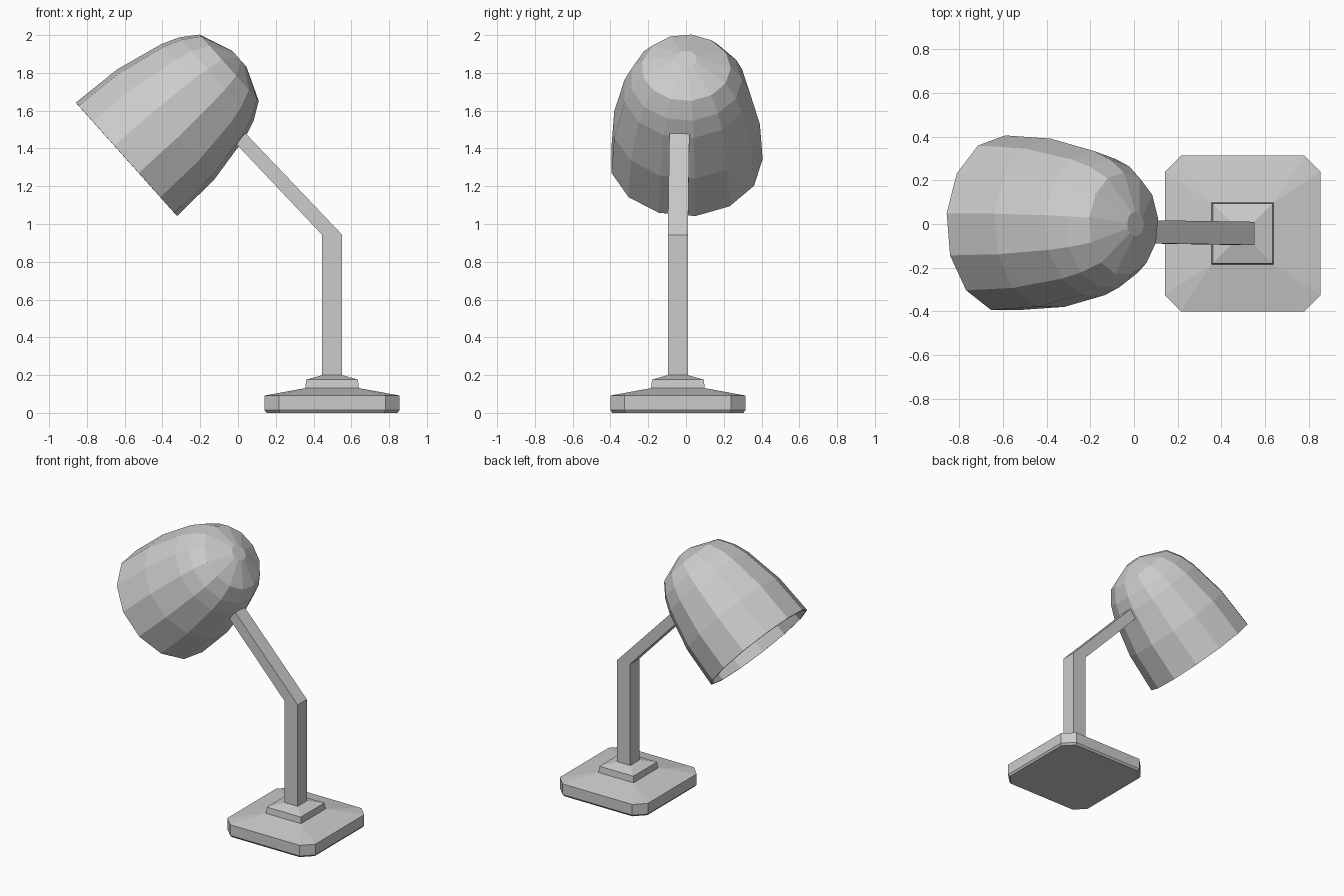
import bpy, bmesh
from math import sin, cos, pi
from mathutils import Vector

if "Cube" in bpy.data.objects:
    bpy.data.objects.remove(bpy.data.objects["Cube"])


def loft(name, rings, cap_start=True, cap_end=True):
    """Skin a list of equal-length vertex rings into one flat-shaded object."""
    bm = bmesh.new()
    loops = [[bm.verts.new(p) for p in ring] for ring in rings]
    n = len(loops[0])
    for a, b in zip(loops, loops[1:]):
        for i in range(n):
            j = (i + 1) % n
            bm.faces.new((a[i], a[j], b[j], b[i]))
    if cap_start:
        bm.faces.new(loops[0][::-1])
    if cap_end:
        bm.faces.new(loops[-1])
    bmesh.ops.remove_doubles(bm, verts=bm.verts, dist=0.0005)
    bmesh.ops.recalc_face_normals(bm, faces=bm.faces)
    mesh = bpy.data.meshes.new(name)
    bm.to_mesh(mesh)
    bm.free()
    obj = bpy.data.objects.new(name, mesh)
    bpy.context.collection.objects.link(obj)
    return obj


BX, BY = 0.498, -0.043  # centre of the base


def clipped_square(h, c, z):
    """Square of half width h with corners cut by c."""
    k = h - c
    pts = [(h, -k), (h, k), (k, h), (-k, h), (-h, k), (-h, -k), (-k, -h), (k, -h)]
    return [(BX + x, BY + y, z) for x, y in pts]


# Base: chamfered plate rising to a small square step
loft("base", [clipped_square(*s) for s in (
    (0.347, 0.072, 0.0), (0.357, 0.075, 0.014), (0.357, 0.075, 0.092),
    (0.142, 0.0, 0.131), (0.137, 0.0, 0.176), (0.053, 0.0, 0.2))])


# Stand: upright post bending into the slanted arm
def bar(right, left, yc, h=0.053):
    return [(right[0], yc - h, right[1]), (right[0], yc + h, right[1]),
            (left[0], yc + h, left[1]), (left[0], yc - h, left[1])]


loft("stand_arm", [
    bar((0.551, 0.19), (0.445, 0.19), BY),
    bar((0.551, 0.943), (0.445, 0.943), BY),
    bar((0.040, 1.480), (-0.015, 1.430), -0.035)])

# Shade: 13-sided tilted bell, open at the wide end
centre = Vector((-0.59, 0, 1.3425))
axis = Vector((0.746, 0, 0.666)).normalized()
up = Vector((-axis.z, 0, axis.x))
side = Vector((0, 1, 0))
SIDES = 13
profile = [(0.0, 0.406), (0.28, 0.391), (0.543, 0.335), (0.638, 0.298),
           (0.728, 0.237), (0.8, 0.057)]
rings = []
for t, r in profile:
    ring = []
    for i in range(SIDES):
        a = pi / 2 + 2 * pi * i / SIDES
        ring.append(centre + axis * t + up * (r * cos(a)) + side * (r * sin(a)))
    rings.append(ring)
shade = loft("lamp_shade", rings, cap_start=False)

# Thin wall of the shade, thickened inward
wall = shade.modifiers.new("wall", 'SOLIDIFY')
wall.thickness = 0.012
wall.offset = -1
